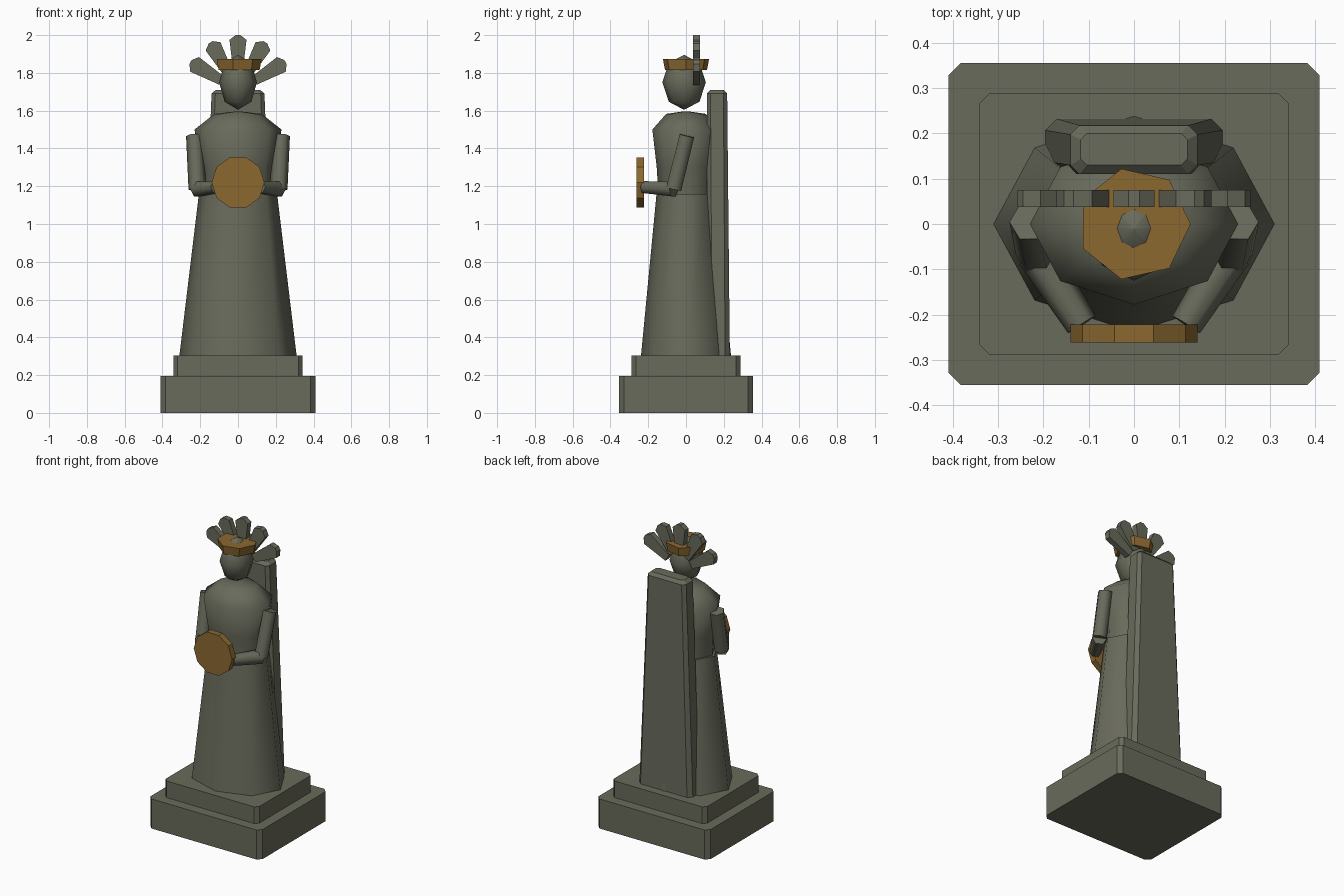
import bpy, bmesh, math
from mathutils import Vector

if "Cube" in bpy.data.objects:
    bpy.data.objects.remove(bpy.data.objects["Cube"])


def material(name, rgb):
    m = bpy.data.materials.new(name)
    m.diffuse_color = (*rgb, 1)
    m.use_nodes = True
    m.node_tree.nodes["Principled BSDF"].inputs["Base Color"].default_value = m.diffuse_color
    return m


STONE = material("green_grey_stone", (0.14, 0.145, 0.105))
GOLD = material("dull_gold", (0.26, 0.14, 0.03))


def loft(name, rings, mat, smooth=None):
    """Skin equal-length rings of points and cap both ends."""
    bm = bmesh.new()
    loops = [[bm.verts.new(p) for p in r] for r in rings]
    n = len(loops[0])
    for a, b in zip(loops, loops[1:]):
        for i in range(n):
            j = (i + 1) % n
            bm.faces.new((a[i], a[j], b[j], b[i]))
    bm.faces.new(loops[0][::-1])
    bm.faces.new(loops[-1])
    bmesh.ops.recalc_face_normals(bm, faces=bm.faces)
    me = bpy.data.meshes.new(name)
    bm.to_mesh(me)
    bm.free()
    me.materials.append(mat)
    if smooth:
        me.shade_smooth()
        me.set_sharp_from_angle(angle=math.radians(smooth))
    ob = bpy.data.objects.new(name, me)
    bpy.context.collection.objects.link(ob)
    return ob


def ellipse(n, rx, ry, z, cy=0):
    return [(rx * math.cos(t), cy + ry * math.sin(t), z)
            for t in (2 * math.pi * i / n for i in range(n))]


def cut_rect(hx, y0, y1, c, z):
    """Rectangle with chamfered corners."""
    return [(hx, y0 + c, z), (hx, y1 - c, z), (hx - c, y1, z), (c - hx, y1, z),
            (-hx, y1 - c, z), (-hx, y0 + c, z), (c - hx, y0, z), (hx - c, y0, z)]


def tube(name, a, b, ra, rb, n=6):
    """Tapered limb between two points."""
    a, b = Vector(a), Vector(b)
    d = (b - a).normalized()
    u = d.cross(Vector((1, 0, 0))).normalized()
    v = d.cross(u)
    rings = []
    for p, r in ((a, ra), (b, rb)):
        rings.append([p + r * (math.cos(t) * v + math.sin(t) * u)
                      for t in (2 * math.pi * i / n for i in range(n))])
    return loft(name, rings, STONE, 65)


# Stepped plinth
for name, hx, hy, c, z0, z1 in (("plinth_lower", .41, .355, .027, 0, .195),
                                ("plinth_upper", .342, .288, .022, .195, .305)):
    loft(name, [cut_rect(hx, -hy, hy, c, z) for z in (z0, z1)], STONE)

# Robe skirt and torso
loft("robe", [ellipse(8, .31, .238, .305), ellipse(8, .207, .156, 1.16)], STONE, 60)
loft("torso", [ellipse(8, .19, .145, 1.14), ellipse(8, .2, .155, 1.3),
               ellipse(8, .23, .178, 1.5), ellipse(8, .125, .105, 1.583),
               ellipse(8, .02, .02, 1.595)], STONE, 60)

# Back pillar, tapered with bevelled top
loft("back_pillar", [cut_rect(.195, .113, .232, .025, .305),
                     cut_rect(.14, .11, .218, .02, 1.69),
                     cut_rect(.118, .13, .2, .014, 1.71)], STONE)

# Arms, bent at the elbow
for side, s in (("left", 1), ("right", -1)):
    elbow = (s * .215, -.065, 1.185)
    tube("upper_arm_" + side, (s * .23, .005, 1.467), elbow, .045, .047)
    tube("forearm_" + side, elbow, (s * .115, -.222, 1.195), .045, .036)

# Round disc held in front
loft("held_disc", [[(.14 * math.cos(math.tau * i / 10), y,
                     1.22 + .14 * math.sin(math.tau * i / 10)) for i in range(10)]
                   for y in (-.262, -.222)], GOLD)

# Head
head = []
for k in range(9):
    a = math.pi * k / 8
    if k in (0, 2, 4, 6, 8):
        r = max(math.sin(a), .01)
        head.append(ellipse(8, .1 * r, .115 * r, 1.75 - .145 * math.cos(a), -.01))
loft("head", head, STONE, 65)

# Seven-sided headband
loft("headband", [ellipse(7, .114, .114, 1.815), ellipse(7, .125, .125, 1.873)], GOLD)

# Fan of five plumes behind the head
for i in range(-2, 3):
    t = math.radians(29.5 * i)
    shape = [(-.025, .1), (.025, .1), (.045, .268), (.012, .293), (-.012, .293), (-.045, .268)]
    loft("plume_%d" % (i + 3),
         [[(w * math.cos(t) + d * math.sin(t), y, 1.707 - w * math.sin(t) + d * math.cos(t))
           for w, d in shape] for y in (.037, .075)], STONE)
